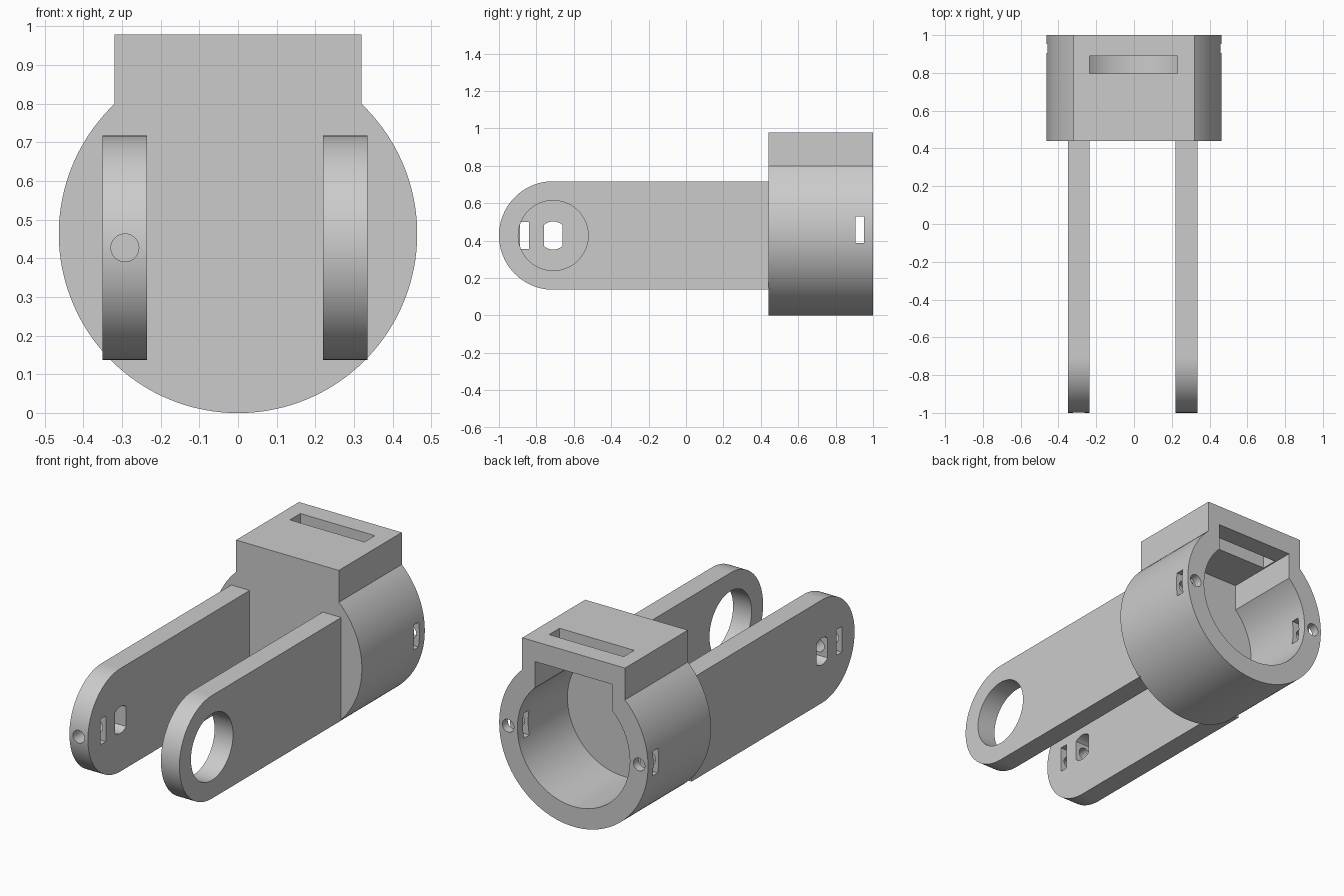
import bpy, bmesh, math
from mathutils import Matrix

if "Cube" in bpy.data.objects:
    bpy.data.objects.remove(bpy.data.objects["Cube"])

grey = bpy.data.materials.new("plain grey")
grey.diffuse_color = (0.6, 0.6, 0.6, 1)
grey.use_nodes = True
grey.node_tree.nodes["Principled BSDF"].inputs["Base Color"].default_value = grey.diffuse_color


def prism(name, outline, axis, lo, hi):
    """Extrude a 2D outline: (x, z) along y, or (y, z) along x."""
    bm = bmesh.new()
    place = (lambda a, b, t: (a, t, b)) if axis == 'Y' else (lambda a, b, t: (t, a, b))
    face = bm.faces.new([bm.verts.new(place(a, b, lo)) for a, b in outline])
    ext = bmesh.ops.extrude_face_region(bm, geom=[face])
    moved = [v for v in ext["geom"] if isinstance(v, bmesh.types.BMVert)]
    offset = (0, hi - lo, 0) if axis == 'Y' else (hi - lo, 0, 0)
    bmesh.ops.translate(bm, verts=moved, vec=offset)
    bmesh.ops.recalc_face_normals(bm, faces=bm.faces)
    me = bpy.data.meshes.new(name)
    bm.to_mesh(me)
    bm.free()
    ob = bpy.data.objects.new(name, me)
    bpy.context.collection.objects.link(ob)
    me.materials.append(grey)
    return ob


def arc(ca, cb, r, start=0, end=360, n=96):
    full = end - start == 360
    steps = n if full else n + 1
    return [(ca + r * math.cos(math.radians(start + (end - start) * i / n)),
             cb + r * math.sin(math.radians(start + (end - start) * i / n)))
            for i in range(steps)]


def rect(a0, a1, b0, b1):
    return [(a0, b0), (a1, b0), (a1, b1), (a0, b1)]


def cut(ob, *tools):
    """Subtract each tool from the part, then discard the tool."""
    for tool in tools:
        tool.hide_render = True
        mod = ob.modifiers.new("cut", 'BOOLEAN')
        mod.operation, mod.solver, mod.object = 'DIFFERENCE', 'EXACT', tool
        bpy.context.view_layer.objects.active = ob
        bpy.ops.object.modifier_apply(modifier=mod.name)
        bpy.data.objects.remove(tool)


def smooth(ob):
    bpy.ops.object.select_all(action='DESELECT')
    ob.select_set(True)
    bpy.context.view_layer.objects.active = ob
    bpy.ops.object.shade_smooth_by_angle(angle=math.radians(30))


def keyhole(r, half, top):
    """Round outline with a square block rising out of its top."""
    a = math.degrees(math.acos(half / r))
    return arc(0, CZ, r, 180 - a, 360 + a, 110) + [(half, top), (-half, top)]


CZ, R = 0.463, 0.4635      # housing centre height and radius
SZ = 0.459                 # height of the fastener pockets
AY, AZ, AR = -0.71, 0.427, 0.29  # rounded arm end

# Housing: round cup with a square block on top, open at the back
housing = prism("housing", keyhole(R, 0.32, 0.978), 'Y', 0.44, 1.0)
cut(housing,
    prism("cavity", keyhole(0.35, 0.242, 0.865), 'Y', 0.555, 1.1),
    prism("top_slot", rect(-0.235, 0.23, 0.8, 1.1), 'Y', 0.797, 0.89),
    prism("nut_slots", rect(0.905, 0.952, 0.388, 0.528), 'X', -0.6, 0.6))
for side in (-1, 1):
    cut(housing, prism("screw_hole", arc(side * 0.408, SZ, 0.036, n=32), 'Y', 0.86, 1.1))
smooth(housing)

# Fork arms: flat bars with rounded front ends
arm_outline = arc(AY, AZ, AR, 90, 270, 64) + [(0.45, AZ - AR), (0.45, AZ + AR)]
left_arm = prism("left_arm", arm_outline, 'X', -0.35, -0.235)
right_arm = prism("right_arm", arm_outline, 'X', 0.22, 0.335)

# Large bearing hole in the right arm
cut(right_arm, prism("bearing_hole", arc(AY, AZ, 0.187), 'X', 0.1, 0.5))

# Double-flat shaft hole, nut slot and front screw hole in the left arm
a = math.degrees(math.acos(0.05 / 0.075))
shaft = arc(AY, AZ, 0.075, a, 180 - a, 12) + arc(AY, AZ, 0.075, 180 + a, 360 - a, 12)
cut(left_arm,
    prism("shaft_hole", shaft, 'X', -0.5, -0.1),
    prism("nut_slot", rect(-0.887, -0.84, 0.355, 0.5), 'X', -0.5, -0.1),
    prism("screw_hole", arc(-0.2925, AZ, 0.036, n=32), 'Y', -1.1, -0.71))
for arm in (left_arm, right_arm):
    smooth(arm)
